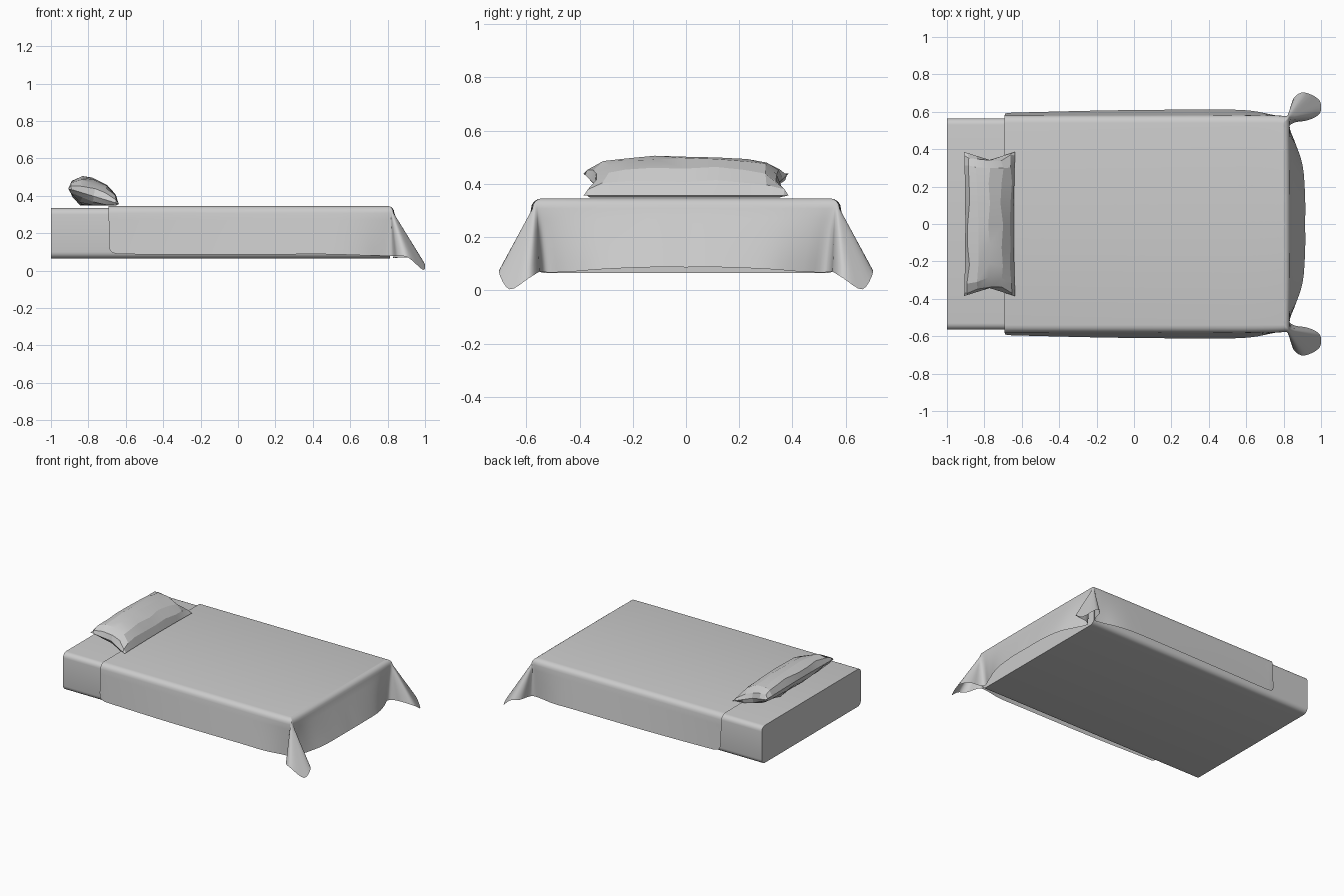
import bpy, bmesh, math, random
from mathutils import Vector, Matrix

if "Cube" in bpy.data.objects:
    bpy.data.objects.remove(bpy.data.objects["Cube"])

random.seed(4)


def add_object(name, bm, angle):
    bmesh.ops.recalc_face_normals(bm, faces=bm.faces)
    mesh = bpy.data.meshes.new(name)
    bm.to_mesh(mesh)
    bm.free()
    ob = bpy.data.objects.new(name, mesh)
    bpy.context.collection.objects.link(ob)
    bpy.ops.object.select_all(action='DESELECT')
    ob.select_set(True)
    bpy.context.view_layer.objects.active = ob
    bpy.ops.object.shade_smooth_by_angle(angle=math.radians(angle))
    return ob


# Mattress: box with rounded long edges
bm = bmesh.new()
bmesh.ops.create_cube(bm, size=1, matrix=Matrix.Translation((-0.093, 0, 0.2))
                      @ Matrix.Diagonal((1.814, 1.13, 0.27, 1)))
long_edges = [e for e in bm.edges if abs(e.verts[0].co.x - e.verts[1].co.x) > 1]
bmesh.ops.bevel(bm, geom=long_edges, offset=0.035, segments=5, profile=0.5,
                affect='EDGES')
add_object("mattress", bm, 30)

# Blanket half outline: shoulder x, y, then hem x, y, z
outline = [
    (-0.69, 0.580, -0.69, 0.590, 0.140),
    (-0.69, 0.580, -0.683, 0.592, 0.108),
    (-0.66, 0.580, -0.655, 0.595, 0.092),
    (-0.58, 0.580, -0.58, 0.597, 0.088),
    (-0.10, 0.581, -0.10, 0.608, 0.086),
    (0.45, 0.582, 0.45, 0.612, 0.088),
    (0.62, 0.582, 0.63, 0.605, 0.083),
    (0.76, 0.580, 0.75, 0.582, 0.080),
    (0.812, 0.577, 0.815, 0.576, 0.078),
    (0.818, 0.577, 0.835, 0.605, 0.078),
    (0.822, 0.577, 0.855, 0.675, 0.078),
    (0.826, 0.576, 0.910, 0.703, 0.070),
    (0.830, 0.574, 0.990, 0.663, 0.004),
    (0.832, 0.568, 0.994, 0.592, 0.045),
    (0.832, 0.562, 0.930, 0.555, 0.068),
    (0.832, 0.555, 0.860, 0.543, 0.070),
    (0.832, 0.535, 0.830, 0.515, 0.068),
    (0.833, 0.480, 0.860, 0.440, 0.070),
    (0.835, 0.350, 0.902, 0.310, 0.080),
    (0.836, 0.150, 0.915, 0.140, 0.087),
    (0.836, 0.000, 0.915, 0.000, 0.087),
]


def smooth(points, steps):
    """Catmull-Rom interpolation of tuples."""
    out = []
    for i in range(len(points) - 1):
        quad = [points[min(max(i + k, 0), len(points) - 1)] for k in (-1, 0, 1, 2)]
        for s in range(steps):
            t = s / steps
            out.append(tuple(
                b + 0.5 * t * (c - a + t * (2*a - 5*b + 4*c - d + t * (3*(b - c) + d - a)))
                for a, b, c, d in zip(*quad)))
    return out + [points[-1]]


half = smooth(outline, 4)
full = half + [(a, -b, c, -d, e) for a, b, c, d, e in reversed(half[:-1])]

# Blanket: top sheet, rounded shoulder and draped skirt with corner flares
bm = bmesh.new()
columns = []
for tx, ty, hx, hy, hz in full:
    inner = Vector((min(tx, 0.800), max(-0.540, min(0.540, ty)), 0.346))
    shoulder = Vector((tx, ty, 0.308))
    hem = Vector((hx, hy, max(hz, 0)))
    points = []
    for k in range(5):
        a = math.pi / 2 * k / 4
        p = inner.lerp(shoulder, math.sin(a))
        p.z = 0.308 + 0.038 * math.cos(a)
        points.append(p)
    points += [shoulder.lerp(hem, k / 6) for k in range(1, 7)]
    columns.append([bm.verts.new(p) for p in points])
for left, right in zip(columns, columns[1:]):
    for k in range(len(left) - 1):
        bm.faces.new((left[k], left[k + 1], right[k + 1], right[k]))
n = len(columns)
for i in range(n // 2):
    quad = [columns[i][0], columns[i + 1][0], columns[n - 2 - i][0], columns[n - 1 - i][0]]
    bm.faces.new(list(dict.fromkeys(quad)))
bmesh.ops.remove_doubles(bm, verts=bm.verts, dist=0.0004)
add_object("blanket", bm, 50)

# Pillow: coarse tilted cushion with pinched, notched ends
bm = bmesh.new()
NU, NV = 6, 10
layers = []
for side in (1, -1):
    grid = []
    for i in range(NU + 1):
        u = -math.cos(math.pi * i / NU)
        row = []
        for j in range(NV + 1):
            v = -math.cos(math.pi * j / NV)
            rim = i in (0, NU) or j in (0, NV)
            puff = max(0, (1 - u * u) * (1 - v ** 4)) ** 0.5
            x = -0.772 + 0.136 * u + 0.006 * (1 - v * v) * (-u)
            y = 0.385 * v * (1 - 0.11 * (1 - abs(u)) * v * v)
            z = 0.398 - 0.041 * u + (0.098 if side > 0 else -0.075) * puff
            if not rim:
                x += random.uniform(-0.008, 0.008)
                y += random.uniform(-0.012, 0.012)
                z += random.uniform(-0.005, 0.004)
            row.append(bm.verts.new((x, y, max(z, 0.349))))
        grid.append(row)
    layers.append(grid)
for g in layers:
    for i in range(NU):
        for j in range(NV):
            bm.faces.new((g[i][j], g[i + 1][j], g[i + 1][j + 1], g[i][j + 1]))
bmesh.ops.remove_doubles(bm, verts=bm.verts, dist=0.0004)
add_object("pillow", bm, 15)
